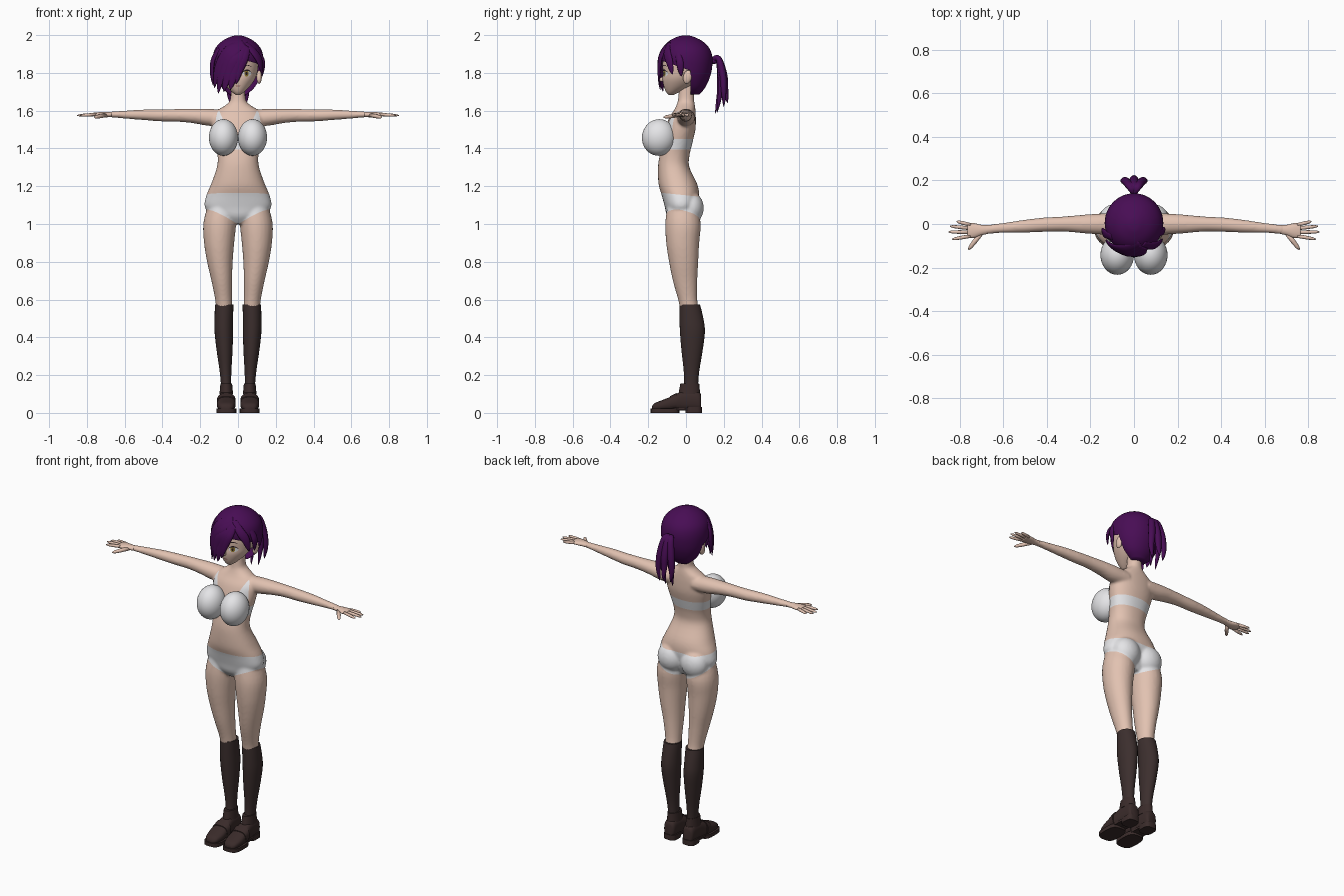
import bpy, bmesh
from math import sin, cos, pi, sqrt
from mathutils import Vector, Matrix
from mathutils.bvhtree import BVHTree

if "Cube" in bpy.data.objects:
    bpy.data.objects.remove(bpy.data.objects["Cube"])


def material(name, *rgb):
    m = bpy.data.materials.new(name)
    m.use_nodes = True
    m.diffuse_color = (*rgb, 1)
    bsdf = next(n for n in m.node_tree.nodes if n.type == 'BSDF_PRINCIPLED')
    bsdf.inputs["Base Color"].default_value = (*rgb, 1)
    return m


SKIN = material("skin", .76, .54, .44)
WHITE = material("white cloth", .8, .8, .82)
HAIR = material("purple hair", .065, .004, .09)
SOCK = material("dark brown sock", .045, .028, .027)
SHOE = material("brown leather", .042, .024, .023)
DARK = material("dark lash", .02, .01, .015)
IRIS = material("amber iris", .3, .2, .03)
LIP = material("lip", .4, .17, .15)


# Shared builders
def smooth_rows(rows, n=4):
    """Catmull-Rom interpolation of number rows."""
    out = []
    for i in range(len(rows) - 1):
        a, b, c, d = (rows[max(0, min(len(rows) - 1, i + k))] for k in (-1, 0, 1, 2))
        for s in range(n):
            t = s / n
            out.append([q + .5 * t * (r - p + t * (2 * p - 5 * q + 4 * r - e + t * (3 * (q - r) + e - p)))
                        for p, q, r, e in zip(a, b, c, d)])
    return out + [list(rows[-1])]


def loft(bm, rings, power=2, n=24):
    """Skin rings given as (centre, half axis, half axis)."""
    def bend(v):
        return (1 if v > 0 else -1) * abs(v) ** (2 / power)
    loops = [[bm.verts.new(Vector(c) + Vector(u) * bend(cos(2 * pi * k / n)) + Vector(w) * bend(sin(2 * pi * k / n)))
              for k in range(n)] for c, u, w in rings]
    faces = [bm.faces.new((a[k], a[(k + 1) % n], b[(k + 1) % n], b[k]))
             for a, b in zip(loops, loops[1:]) for k in range(n)]
    faces += [bm.faces.new(loops[0]), bm.faces.new(loops[-1])]
    bmesh.ops.recalc_face_normals(bm, faces=faces)


def column(bm, rows, x=None, **kw):
    """Upright loft: rows of z, half width, y front, y back, and centre x."""
    loft(bm, [((r[4] if len(r) > 4 else 0, (r[2] + r[3]) / 2, r[0]), (r[1], 0, 0), (0, (r[3] - r[2]) / 2, 0))
              for r in smooth_rows(rows)], **kw)


def ball(bm, centre, radii, tilt=0):
    m = Matrix.Translation(centre) @ Matrix.Rotation(tilt, 4, 'X') @ Matrix.Diagonal((*radii, 1))
    bmesh.ops.create_uvsphere(bm, u_segments=32, v_segments=20, radius=1, matrix=m)


def finish(bm, name, *mats, mirror=False):
    me = bpy.data.meshes.new(name)
    for f in bm.faces:
        f.smooth = True
    bm.to_mesh(me)
    bm.free()
    ob = bpy.data.objects.new(name, me)
    bpy.context.collection.objects.link(ob)
    for m in mats:
        me.materials.append(m)
    if mirror:
        ob.modifiers.new("mirror", 'MIRROR')
    return ob


def sharpen(ob):
    bpy.ops.object.select_all(action='DESELECT')
    ob.select_set(True)
    bpy.context.view_layer.objects.active = ob
    bpy.ops.object.shade_smooth_by_angle(angle=.7)


# Body: torso, thighs, arms fused into one skin
LEG = [(1.09, .075, -.10, .06, .088), (1.0, .087, -.11, .078, .097), (.9, .08, -.105, .07, .1),
       (.8, .068, -.09, .065, .096), (.7, .055, -.07, .06, .086), (.6, .045, -.042, .06, .076),
       (.55, .044, -.032, .068, .073)]
bm = bmesh.new()
column(bm, [(1.0, .06, -.07, .03), (1.04, .13, -.1, .05), (1.09, .176, -.112, .062), (1.15, .168, -.128, .07),
            (1.21, .143, -.145, .06), (1.3, .112, -.148, .018), (1.36, .108, -.14, .018), (1.43, .12, -.122, .034),
            (1.5, .134, -.11, .05), (1.56, .135, -.09, .052), (1.6, .11, -.065, .05), (1.63, .065, -.05, .047),
            (1.66, .041, -.042, .043), (1.75, .037, -.035, .045)], n=40, power=2.2)
for s in (1, -1):
    column(bm, [(z, w, f, b, s * x) for z, w, f, b, x in LEG])
    ball(bm, (s * .077, .025, 1.085), (.083, .069, .085))
    arm = smooth_rows([(.07, 0, 1.56, .05, .045), (.16, 0, 1.565, .048, .045), (.24, 0, 1.572, .042, .038),
                       (.32, 0, 1.575, .035, .034), (.41, -.003, 1.575, .033, .032), (.5, -.01, 1.578, .03, .028),
                       (.6, -.018, 1.579, .023, .021), (.69, -.026, 1.58, .021, .014)])
    loft(bm, [((s * x, y, z), (0, a, 0), (0, 0, b)) for x, y, z, a, b in arm])
body = finish(bm, "body", SKIN, WHITE)
remesh = body.modifiers.new("fuse", 'REMESH')
remesh.mode, remesh.voxel_size = 'VOXEL', .007
relax = body.modifiers.new("relax", 'SMOOTH')
relax.factor, relax.iterations = .5, 8
fused = bpy.data.meshes.new_from_object(body.evaluated_get(bpy.context.evaluated_depsgraph_get()))
body.modifiers.clear()

# Briefs and bra band: cut the skin along their hems, then colour between
bm = bmesh.new()
bm.from_mesh(fused)
cuts = [((0, 0, h), (0, .1 if h < 1.2 else 0, 1)) for h in (1.152, 1.395, 1.45)]
cuts += [((0, 0, .985), (s * -.5, .2, 1)) for s in (1, -1)]
for co, no in cuts:
    bmesh.ops.bisect_plane(bm, geom=bm.verts[:] + bm.edges[:] + bm.faces[:], plane_co=co, plane_no=no)
for f in bm.faces:
    x, y, z = f.calc_center_median()
    briefs = z + .1 * y < 1.152 and z - .5 * abs(x) + .2 * y > .985
    f.material_index = int(briefs or (1.395 < z < 1.45 and abs(x) < .2))
    f.smooth = True
bm.to_mesh(body.data)
bm.free()


def plate(name, target, mat, shape, nu=16, nv=4, lift=.003, mirror=True):
    """Thin painted patch laid on the front of target; shape maps u, v to x, z."""
    bm = bmesh.new()
    tree = BVHTree.FromPolygons([v.co for v in target.data.vertices], [p.vertices for p in target.data.polygons])
    grid = []
    for i in range(nu + 1):
        row = []
        for j in range(nv + 1):
            x, z = shape(i / nu, j / nv)
            hit = tree.ray_cast(Vector((x, -1, z)), Vector((0, 1, 0)))[0]
            row.append(bm.verts.new((x, (hit.y if hit else -.1) - lift, z)))
        grid.append(row)
    for a, b in zip(grid, grid[1:]):
        for j in range(nv):
            bm.faces.new((a[j], b[j], b[j + 1], a[j + 1]))
    bmesh.ops.remove_doubles(bm, verts=bm.verts[:], dist=.00005)
    bmesh.ops.recalc_face_normals(bm, faces=bm.faces[:])
    if sum(f.normal.y for f in bm.faces) > 0:
        bmesh.ops.reverse_faces(bm, faces=bm.faces[:])
    return finish(bm, name, mat, mirror=mirror)


def oval(cx, cz, rx, rz):
    return lambda u, v: (cx + rx * v * cos(2 * pi * u), cz + rz * v * sin(2 * pi * u))


def arc(cx, cz, rx, rise, thick):
    return lambda u, v: (cx + rx * (2 * u - 1), cz + (rise + thick * v) * sin(pi * u))


# Bra cups and straps
bm = bmesh.new()
ball(bm, (.077, -.143, 1.458), (.077, .09, .097), tilt=-.15)
finish(bm, "bra_cups", WHITE, mirror=True)
plate("bra_straps", body, WHITE, lambda u, v: (.055 + .045 * u + .065 * v * (1 - u) ** .7, 1.5 + .1 * u), lift=.004)

# Hands: palm, four fingers and thumb
bm = bmesh.new()
palm = smooth_rows([(.67, -.025, .02, .013), (.70, -.028, .024, .014), (.735, -.03, .034, .013), (.765, -.03, .034, .01)])
loft(bm, [((x, y, 1.579), (0, a, 0), (0, 0, b)) for x, y, a, b in palm], n=16)


def finger(a, b, r):
    a, b = Vector(a), Vector(b)
    side = (b - a).cross(Vector((0, 0, 1))).normalized()
    loft(bm, [(a.lerp(b, t), side * r * k, Vector((0, 0, r * k)))
              for t, k in ((0, 1), (.5, 1), (.85, .8), (1, .25))], n=10)


for y0, tip_x, y1 in ((-.055, .835, -.07), (-.038, .852, -.036), (-.02, .845, -.01), (-.004, .815, .012)):
    finger((.75, y0, 1.58), (tip_x, y1, 1.575), .0085)
finger((.70, -.04, 1.576), (.76, -.118, 1.565), .011)
finish(bm, "hands", SKIN, mirror=True)

# Knee socks
bm = bmesh.new()
column(bm, [(.575, .049, -.034, .074, .073), (.5, .049, -.034, .092, .075), (.43, .049, -.032, .1, .075),
            (.33, .042, -.024, .088, .071), (.22, .031, -.012, .07, .066), (.14, .027, -.012, .064, .063),
            (.07, .03, -.03, .065, .062)])
sharpen(finish(bm, "knee_socks", SOCK, mirror=True))


# Shoes: upper, instep strap, sole and heel
def along(rows, **kw):
    loft(bm, [((.062, y, (lo + hi) / 2), (w, 0, 0), (0, 0, (hi - lo) / 2)) for y, w, lo, hi in rows], **kw)


bm = bmesh.new()
along(smooth_rows([(-.18, .02, .015, .035), (-.165, .038, .012, .052), (-.12, .049, .012, .07), (-.07, .047, .012, .09),
                   (-.02, .04, .012, .115), (.04, .037, .012, .12), (.07, .034, .012, .11), (.08, .025, .015, .095)]),
      power=2.6)
along([(-.085, .05, .015, .088), (-.05, .05, .015, .105)], power=2.6)
column(bm, [(.155, .031, -.03, .07, .062), (.1, .036, -.04, .075, .062)])
sharpen(finish(bm, "shoe_uppers", SHOE, mirror=True))
bm = bmesh.new()
for lo, hi, front, back, w in ((0, .022, -.187, -.035, .053), (.014, .026, -.13, .06, .04), (0, .032, -.002, .084, .039)):
    mid = (front + back) / 2
    loft(bm, [((.062, mid, z), (w, 0, 0), (0, (back - front) / 2, 0)) for z in (lo, hi)], power=3.2)
sharpen(finish(bm, "shoe_soles", SHOE, mirror=True))

# Head, nose, ears
bm = bmesh.new()
column(bm, [(1.684, .012, -.092, -.065), (1.70, .034, -.106, -.03), (1.73, .064, -.118, .03), (1.765, .089, -.124, .07),
            (1.80, .102, -.122, .09), (1.85, .108, -.124, .1), (1.9, .1, -.112, .1), (1.95, .06, -.07, .07),
            (1.965, .02, -.02, .02)], n=40)
head = finish(bm, "head", SKIN)
bm = bmesh.new()
ball(bm, (0, -.124, 1.767), (.007, .017, .012), tilt=.4)
finish(bm, "nose", SKIN)
bm = bmesh.new()
ball(bm, (.112, .008, 1.778), (.014, .023, .036), tilt=-.2)
finish(bm, "ears", SKIN, mirror=True)

# Painted face
plate("eye_whites", head, WHITE, oval(.047, 1.797, .023, .016), nu=24)
plate("irises", head, IRIS, oval(.045, 1.797, .012, .016), nu=24, lift=.004)
plate("pupils", head, DARK, oval(.045, 1.797, .005, .008), nu=16, lift=.005)
plate("upper_lashes", head, DARK, arc(.048, 1.8, .027, .011, .008), lift=.005)
plate("eyebrows", head, DARK, arc(.048, 1.832, .026, .006, .005))
plate("mouth", head, LIP, oval(0, 1.731, .014, .003), mirror=False)

# Hair cap with the face opening cut away
bm = bmesh.new()
column(bm, [(1.685, .045, .0, .07), (1.72, .085, -.03, .1), (1.77, .115, -.08, .124), (1.82, .13, -.115, .137),
            (1.88, .134, -.134, .14), (1.93, .12, -.122, .124), (1.97, .082, -.088, .084), (1.993, .035, -.04, .035),
            (1.998, .01, -.01, .01)], n=48)
openings = (((0, .025, 0), (0, 1, 0)), ((0, 0, 1.82), (0, .35, 1)))
for co, no in openings:
    bmesh.ops.bisect_plane(bm, geom=bm.verts[:] + bm.edges[:] + bm.faces[:], plane_co=co, plane_no=no)
gone = [f for f in bm.faces if f.calc_center_median().y < .025
        and f.calc_center_median().z + .35 * f.calc_center_median().y < 1.82]
bmesh.ops.delete(bm, geom=gone, context='FACES')
finish(bm, "hair_cap", HAIR)


def lock(bm, points, width, thick=.011, core=(0, 0, 1.85)):
    """Tapered flat strand along a smooth path, lying around core."""
    path = [Vector(p) for p in smooth_rows(points, 5)]
    rings = []
    for i, p in enumerate(path):
        t = i / (len(path) - 1)
        run = (path[min(i + 1, len(path) - 1)] - path[max(i - 1, 0)]).normalized()
        out = p - Vector((core[0], core[1], min(p.z, core[2])))
        side = run.cross(out).normalized()
        k = max(.03, (.6 + .8 * t) * (1 - t ** 3))
        rings.append((p, side * width * k, side.cross(run) * thick * k))
    loft(bm, rings, n=12)


def brow_point(x, z):
    dome = 1 - (x / .147) ** 2 - (max(0, z - 1.85) / .147) ** 2
    return x, -.142 * sqrt(max(.02, dome)), z


# Fringe swept from the parting, plus temple strands
bm = bmesh.new()
for width, *pts in ((.036, (.03, 1.96), (-.05, 1.92), (-.105, 1.82), (-.125, 1.72)),
                    (.034, (.035, 1.95), (-.03, 1.9), (-.085, 1.8), (-.105, 1.69)),
                    (.034, (.04, 1.945), (-.01, 1.88), (-.055, 1.79), (-.075, 1.7)),
                    (.032, (.045, 1.94), (.015, 1.88), (-.025, 1.79), (-.04, 1.71)),
                    (.026, (.05, 1.935), (.035, 1.88), (.005, 1.81), (-.012, 1.74)),
                    (.028, (.04, 1.955), (.085, 1.91), (.115, 1.86), (.127, 1.79))):
    lock(bm, [brow_point(*p) for p in pts], width)
lock(bm, [(-.1, -.06, 1.93), (-.132, -.045, 1.87), (-.138, -.04, 1.8), (-.13, -.045, 1.73)], .028)
lock(bm, [(.1, -.05, 1.93), (.13, -.035, 1.87), (.133, -.03, 1.83), (.127, -.025, 1.78)], .022)
finish(bm, "fringe", HAIR)

# Ponytail with its tie
bm = bmesh.new()
ball(bm, (0, .148, 1.865), (.018, .02, .018))
for x, y, z in ((0, .22, 1.64), (.045, .2, 1.62), (-.045, .2, 1.63), (.025, .165, 1.59), (-.025, .155, 1.585)):
    lock(bm, [(0, .14, 1.865), (x * .4, .172, 1.876), (x * .8, .135 + y * .3, 1.79), (x, .1 + y * .5, 1.7), (x * .8, y, z)],
         .023, thick=.02, core=(0, .05, 1.8))
finish(bm, "ponytail", HAIR)
